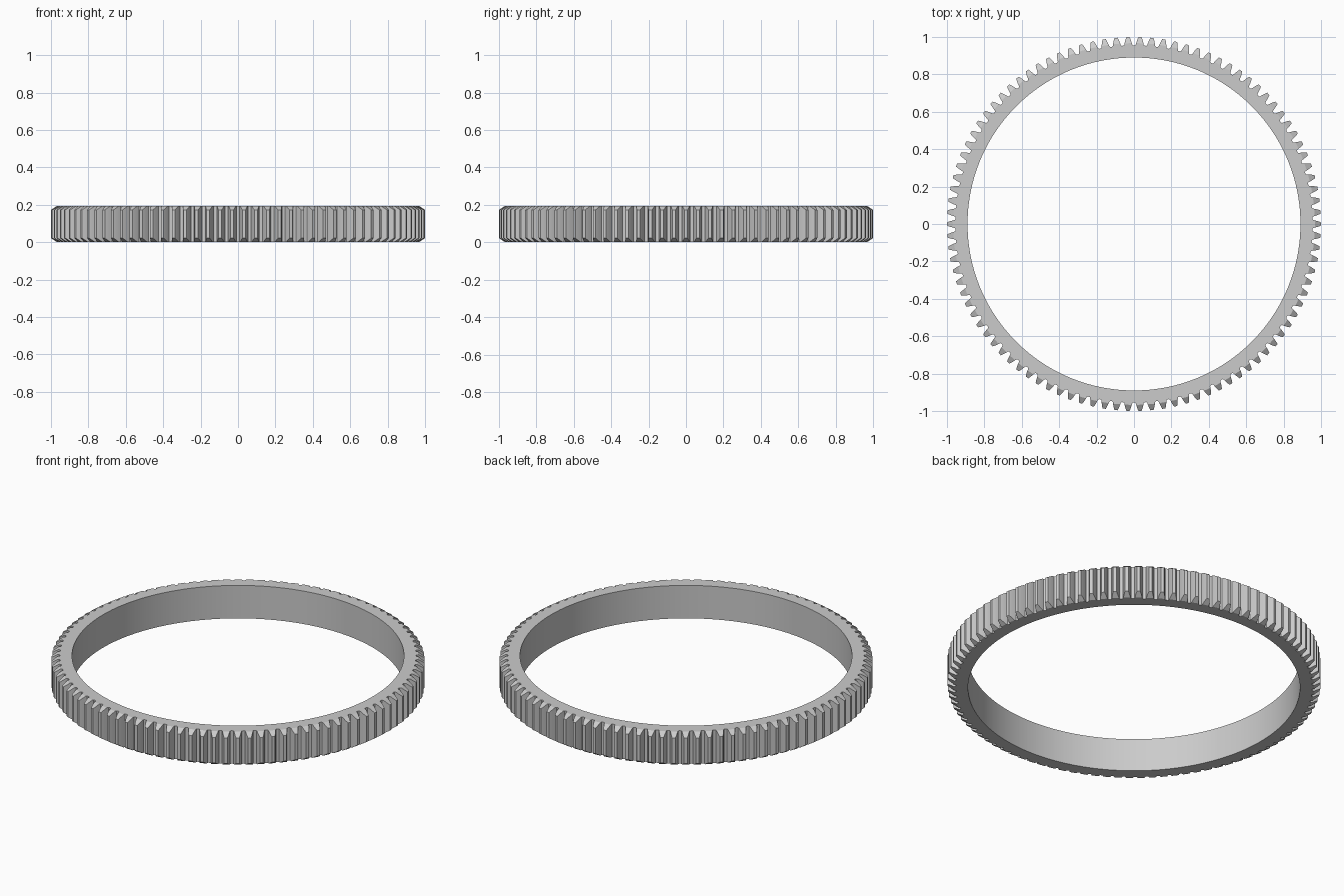
import bpy, bmesh
from math import pi, sin, cos

cube = bpy.data.objects.get("Cube")
if cube:
    bpy.data.objects.remove(cube)

TEETH = 98
HEIGHT = 0.195
BORE = 0.89
CHAMFER_START, CHAMFER_HEIGHT = 0.967, 0.022
# Tooth outline: radius and half width, from root fillet to tip
FLANK = [(0.955, 0.026), (0.958, 0.0215), (0.967, 0.0193),
         (0.98, 0.0157), (0.99, 0.0124), (1.0, 0.0085)]

steel = bpy.data.materials.new("steel grey")
steel.use_nodes = True
grey = (0.6, 0.6, 0.6, 1)
steel.diffuse_color = grey
steel.node_tree.nodes["Principled BSDF"].inputs["Base Color"].default_value = grey

bm = bmesh.new()


def column(radius, angle):
    """Bottom and top vertex at a polar position, lowered by the tip chamfer."""
    cut = max(0, (radius - CHAMFER_START) / (1 - CHAMFER_START)) * CHAMFER_HEIGHT
    x, y = radius * cos(angle), radius * sin(angle)
    return bm.verts.new((x, y, cut)), bm.verts.new((x, y, HEIGHT - cut))


def wall(a, b):
    bm.faces.new((a[0], b[0], b[1], a[1]))


def caps(a, b, c, d):
    bm.faces.new((a[1], b[1], c[1], d[1]))
    bm.faces.new((d[0], c[0], b[0], a[0]))


# Columns of every tooth: both flanks plus the bore behind the root
teeth = []
for i in range(TEETH):
    mid = 2 * pi * i / TEETH
    right = [column(r, mid - w / r) for r, w in FLANK]
    left = [column(r, mid + w / r) for r, w in FLANK]
    spread = FLANK[0][1] / FLANK[0][0]
    bore = [column(BORE, mid - spread), column(BORE, mid), column(BORE, mid + spread)]
    root_mid = column(FLANK[0][0], mid)
    teeth.append((right, left, bore, root_mid))

for i, (right, left, bore, root_mid) in enumerate(teeth):
    next_right, _, next_bore, _ = teeth[(i + 1) % TEETH]
    # Tooth flanks, end faces with chamfer, and tip
    for k in range(len(FLANK) - 1):
        wall(right[k], right[k + 1])
        wall(left[k + 1], left[k])
        if k:
            caps(right[k], right[k + 1], left[k + 1], left[k])
    wall(right[-1], left[-1])
    for level in (0, 1):
        face = [v[level] for v in (right[0], right[1], left[1], left[0], root_mid)]
        bm.faces.new(face if level else face[::-1])
    # Rim behind the tooth and gap
    caps(bore[0], right[0], root_mid, bore[1])
    caps(bore[1], root_mid, left[0], bore[2])
    caps(bore[2], left[0], next_right[0], next_bore[0])
    # Bore and root floor
    wall(bore[1], bore[0])
    wall(bore[2], bore[1])
    wall(next_bore[0], bore[2])
    wall(left[0], next_right[0])

bmesh.ops.recalc_face_normals(bm, faces=bm.faces)
mesh = bpy.data.meshes.new("ring_gear")
bm.to_mesh(mesh)
bm.free()
mesh.materials.append(steel)
gear = bpy.data.objects.new("ring_gear", mesh)
bpy.context.collection.objects.link(gear)
bpy.context.view_layer.objects.active = gear
gear.select_set(True)
bpy.ops.object.shade_smooth_by_angle(angle=pi / 7)
